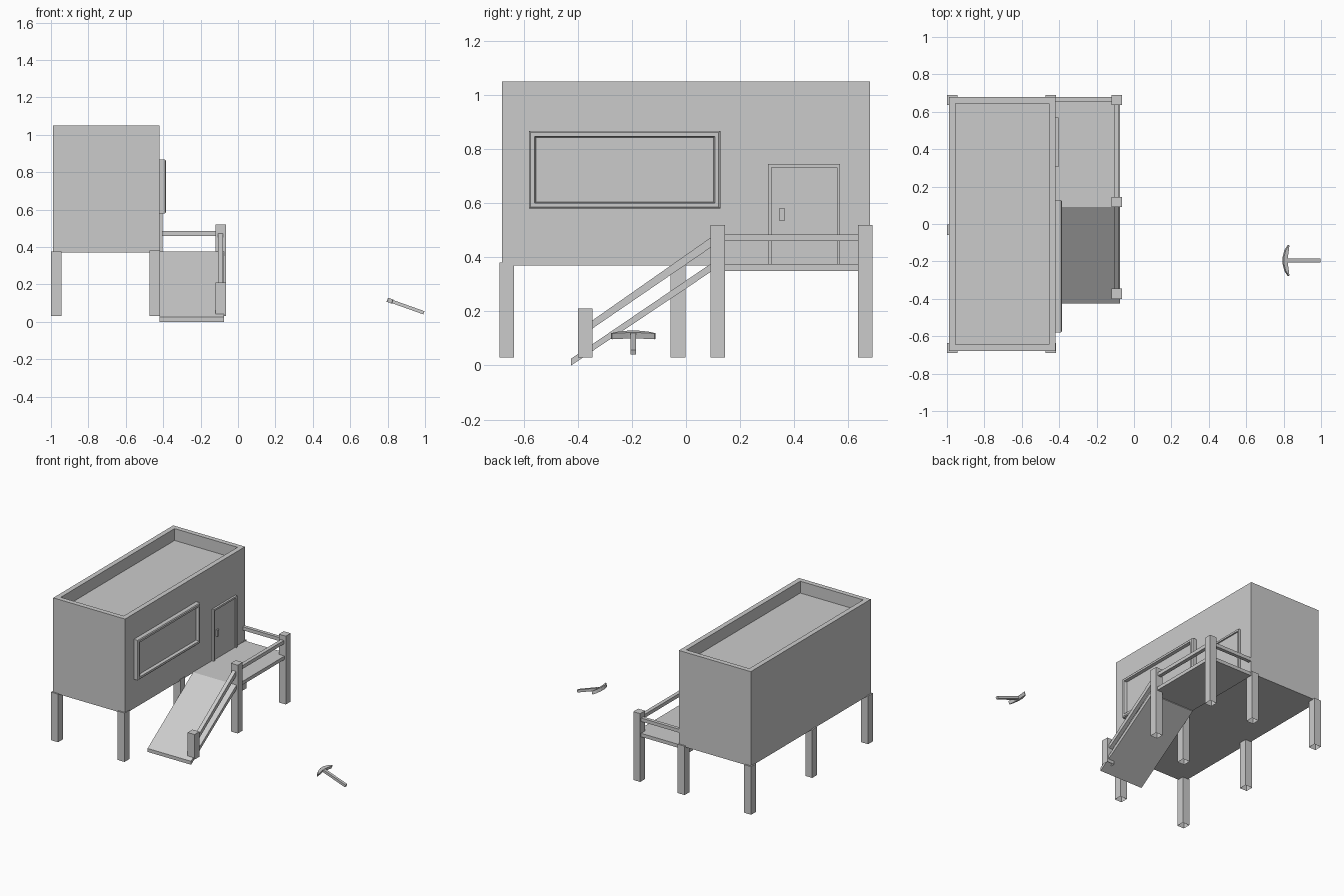
import bpy, bmesh
from mathutils import Vector

if "Cube" in bpy.data.objects:
    bpy.data.objects.remove(bpy.data.objects["Cube"])


def mesh_object(name, bm):
    bmesh.ops.recalc_face_normals(bm, faces=bm.faces)
    me = bpy.data.meshes.new(name)
    bm.to_mesh(me)
    bm.free()
    ob = bpy.data.objects.new(name, me)
    bpy.context.collection.objects.link(ob)
    return ob


def prism(name, profile, offset, open_bottom=False):
    """Extrude a 3D outline along an offset vector."""
    bm = bmesh.new()
    face = bm.faces.new([bm.verts.new(p) for p in profile])
    out = bmesh.ops.extrude_face_region(bm, geom=[face], use_keep_orig=True)
    verts = [v for v in out["geom"] if isinstance(v, bmesh.types.BMVert)]
    bmesh.ops.translate(bm, vec=Vector(offset), verts=verts)
    if open_bottom:
        bmesh.ops.delete(bm, geom=[face], context='FACES_ONLY')
    return mesh_object(name, bm)


def box(name, x, y, z, open_bottom=False):
    outline = [(x[0], y[0], z[0]), (x[1], y[0], z[0]), (x[1], y[1], z[0]), (x[0], y[1], z[0])]
    return prism(name, outline, (0, 0, z[1] - z[0]), open_bottom)


def post(name, x, y, top):
    h = 0.0275
    return box(name, (x - h, x + h), (y - h, y + h), (0.03, top), True)


# Cabin with sunken roof inside a parapet
bm = bmesh.new()
bmesh.ops.create_cube(bm, size=1)
for v in bm.verts:
    v.co = Vector((-0.705 + v.co.x * 0.57, v.co.y * 1.36, 0.71 + v.co.z * 0.68))
bm.normal_update()
roof = max(bm.faces, key=lambda f: f.calc_center_median().z)
bmesh.ops.inset_region(bm, faces=[roof], thickness=0.05)
out = bmesh.ops.extrude_face_region(bm, geom=[roof])
bmesh.ops.translate(bm, vec=(0, 0, -0.085), verts=[v for v in out["geom"] if isinstance(v, bmesh.types.BMVert)])
if roof.is_valid:
    bmesh.ops.delete(bm, geom=[roof], context='FACES_ONLY')
mesh_object("cabin", bm)

# Stilts under the cabin
for y in (-0.6625, -0.03, 0.6625):
    post("cabin_leg_outer", -0.9725, y, 0.375)
    post("cabin_leg_inner", -0.445, y, 0.38)

# Posts of deck and ramp
for y, top in ((-0.3725, 0.21), (0.1175, 0.52), (0.6625, 0.52)):
    post("railing_post", -0.0925, y, top)

# Deck and ramp
box("deck", (-0.42, -0.075), (0.09, 0.68), (0.35, 0.375))
prism("ramp", [(-0.42, 0.09, 0.375), (-0.42, 0.09, 0.345), (-0.42, -0.425, 0.0), (-0.42, -0.425, 0.025)], (0.345, 0, 0))

# Railings: deck side, deck back, sloped
box("deck_side_rail", (-0.107, -0.08), (0.12, 0.66), (0.46, 0.485))
box("deck_back_rail", (-0.42, -0.09), (0.655, 0.68), (0.46, 0.485))
prism("ramp_rail", [(-0.107, 0.10, 0.479), (-0.107, 0.10, 0.442), (-0.107, -0.36, 0.127), (-0.107, -0.36, 0.157)], (0.027, 0, 0))

# Window frame with bevelled front and recessed pane
bm = bmesh.new()
rings = []
for x, d in ((-0.42, 0.0), (-0.39, 0.0), (-0.385, 0.006), (-0.385, 0.02), (-0.405, 0.025)):
    y0, y1, z0, z1 = -0.58 + d, 0.127 - d, 0.58 + d, 0.867 - d
    rings.append([bm.verts.new((x, y, z)) for y, z in ((y0, z0), (y1, z0), (y1, z1), (y0, z1))])
for a, b in zip(rings, rings[1:]):
    for i in range(4):
        bm.faces.new((a[i], a[i - 1], b[i - 1], b[i]))
bm.faces.new(rings[-1])
mesh_object("window", bm)

# Door frame, door and handle
box("door_jamb_left", (-0.42, -0.405), (0.304, 0.316), (0.375, 0.745))
box("door_jamb_right", (-0.42, -0.405), (0.558, 0.57), (0.375, 0.745))
box("door_lintel", (-0.42, -0.405), (0.304, 0.57), (0.732, 0.745))
box("door", (-0.42, -0.415), (0.314, 0.56), (0.375, 0.734))
box("door_handle", (-0.416, -0.404), (0.346, 0.364), (0.535, 0.583))

# Pickaxe lying tilted: local u runs down the handle, v along y, n across
U = Vector((0.942, 0, -0.335)).normalized()
N = Vector((0.335, 0, 0.942)).normalized()
ORIGIN = Vector((0.798, -0.195, 0.118))


def slab(name, points, thick):
    pts = [ORIGIN + U * u + Vector((0, v, 0)) - N * thick / 2 for u, v in points]
    return prism(name, pts, N * thick)


slab("pickaxe_handle", [(0.005, -0.01), (0.208, -0.01), (0.208, 0.01), (0.005, 0.01)], 0.018)
half = [(0.0, 0.018), (0.01, 0.055), (0.028, 0.082), (0.031, 0.079), (0.027, 0.05), (0.022, 0.018)]
head = half + [(u, -v) for u, v in reversed(half)]
slab("pickaxe_head", head, 0.023)
